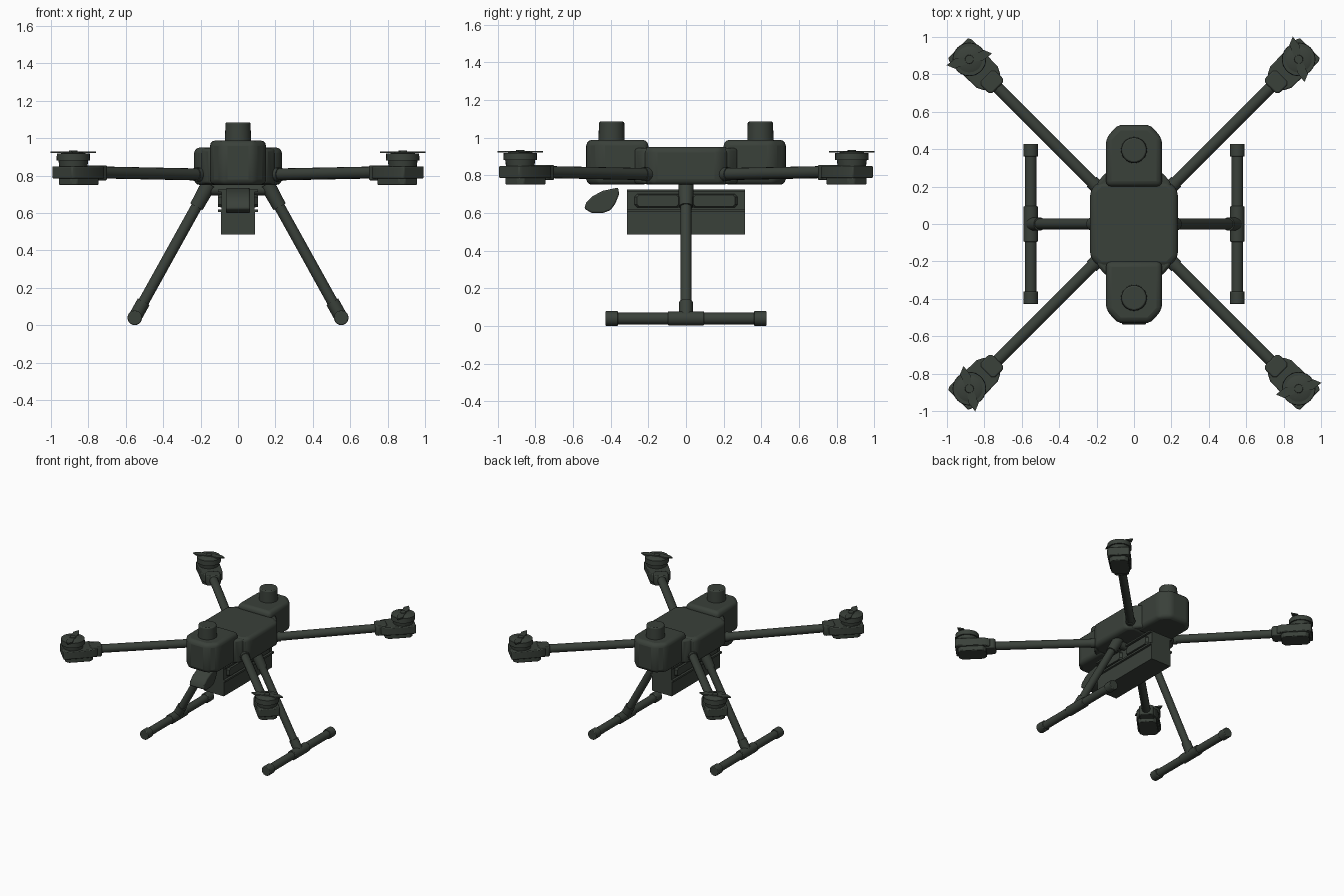
import bpy, bmesh, math
from mathutils import Matrix, Vector

if "Cube" in bpy.data.objects:
    bpy.data.objects.remove(bpy.data.objects["Cube"])

mat = bpy.data.materials.new("dark olive grey")
mat.diffuse_color = (0.042, 0.052, 0.042, 1)
mat.use_nodes = True
mat.node_tree.nodes["Principled BSDF"].inputs["Base Color"].default_value = mat.diffuse_color


def finish(name, bm, bevel=0.0, seg=2, angle=35):
    bmesh.ops.recalc_face_normals(bm, faces=bm.faces)
    me = bpy.data.meshes.new(name)
    bm.to_mesh(me)
    bm.free()
    ob = bpy.data.objects.new(name, me)
    bpy.context.collection.objects.link(ob)
    me.materials.append(mat)
    if bevel:
        m = ob.modifiers.new("bevel", 'BEVEL')
        m.width, m.segments = bevel, seg
        m.limit_method, m.angle_limit = 'ANGLE', math.radians(30)
    bpy.ops.object.select_all(action='DESELECT')
    ob.select_set(True)
    bpy.context.view_layer.objects.active = ob
    bpy.ops.object.shade_smooth_by_angle(angle=math.radians(angle))
    return ob


def prism(name, pts, z0, z1, bevel=0.0, mtx=Matrix(), top=1.0, seg=2):
    """Extrude an outline from z0 to z1; top scales the upper outline."""
    bm = bmesh.new()
    c = sum((Vector(p) for p in pts), Vector((0, 0))) / len(pts)
    lo = [bm.verts.new(mtx @ Vector((x, y, z0))) for x, y in pts]
    hi = [bm.verts.new(mtx @ Vector((c.x + (x - c.x) * top, c.y + (y - c.y) * top, z1)))
          for x, y in pts]
    bm.faces.new(lo)
    bm.faces.new(hi)
    n = len(pts)
    for i in range(n):
        bm.faces.new((lo[i], lo[(i + 1) % n], hi[(i + 1) % n], hi[i]))
    return finish(name, bm, bevel, seg)


def rod(name, a, b, r, r2=None, sides=20, bevel=0.0):
    a, b = Vector(a), Vector(b)
    bm = bmesh.new()
    m = Matrix.Translation((a + b) / 2) @ (b - a).to_track_quat('Z', 'Y').to_matrix().to_4x4()
    bmesh.ops.create_cone(bm, cap_ends=True, segments=sides, radius1=r,
                          radius2=r if r2 is None else r2, depth=(b - a).length, matrix=m)
    return finish(name, bm, bevel)


def rect(x0, x1, y0, y1, c=0.0):
    if not c:
        return [(x0, y0), (x1, y0), (x1, y1), (x0, y1)]
    return [(x0 + c, y0), (x1 - c, y0), (x1, y0 + c), (x1, y1 - c),
            (x1 - c, y1), (x0 + c, y1), (x0, y1 - c), (x0, y0 + c)]


# central hull
prism("hull", rect(-.235, .235, -.23, .23, .05), .75, .95, .03, seg=3)

# front and rear pods with a flared neck and round antenna cap
for s, end in ((-1, "front"), (1, "rear")):
    pod = [(-.15, .20), (.15, .20), (.15, .46), (.085, .53), (-.085, .53), (-.15, .46)]
    prism(end + "_pod", [(x, s * y) for x, y in pod], .75, .988, .03, seg=3)
    neck = [(-.20, .19), (.20, .19), (.195, .225), (.15, .275), (-.15, .275), (-.195, .225)]
    prism(end + "_neck", [(x, s * y) for x, y in neck], .755, .945, .015)
    rod(end + "_antenna_cap", (0, s * .395, .97), (0, s * .395, 1.085), .07, .067, 28, .008)

# arms, motor mounts, motors and blade stubs, in local radial space
for k, tag in enumerate(("rear_right", "rear_left", "front_left", "front_right")):
    M = Matrix.Rotation(math.radians(45 + 90 * k), 4, 'Z')
    rod(tag + "_arm", M @ Vector((.20, 0, .805)), M @ Vector((1.10, 0, .818)), .032, sides=16)
    rod(tag + "_arm_socket", M @ Vector((.24, 0, .805)), M @ Vector((.32, 0, .806)), .037, sides=16)
    prism(tag + "_arm_clamp", rect(1.03, 1.12, -.055, .055, .015), .775, .855, .008, M)
    mount = [(1.07, -.06), (1.11, -.08), (1.31, -.085), (1.33, -.075),
             (1.33, .075), (1.31, .085), (1.11, .08), (1.07, .06)]
    prism(tag + "_motor_mount", mount, .785, .85, .006, M)
    prism(tag + "_mount_base", rect(1.10, 1.31, -.07, .07, .025), .75, .79, .006, M)
    c = (1.245, 0)
    for nm, z0, z1, r0, r1 in (("stator", .845, .885, .075, .08),
                               ("motor_bell", .88, .918, .09, .088),
                               ("motor_top", .916, .926, .075, .05),
                               ("prop_hub", .92, .935, .025, .022)):
        rod(tag + "_" + nm, M @ Vector((*c, z0)), M @ Vector((*c, z1)), r0, r1, 24)
    turn = Matrix.Translation((*c, 0)) @ Matrix.Rotation(math.radians(65), 4, 'Z')
    for h in (0, 180):
        B = M @ turn @ Matrix.Rotation(math.radians(h), 4, 'Z')
        prism(tag + "_blade_stub", [(.0, -.016), (.07, -.03), (.125, -.012), (.09, .02), (.0, .016)],
              .920, .930, 0, B)

# landing gear
rod("gear_crossbar", (-.17, 0, .725), (.17, 0, .725), .03)
for s, side in ((-1, "left"), (1, "right")):
    top, foot = Vector((s * .155, 0, .755)), Vector((s * .552, 0, .04))
    rod(side + "_leg", top, foot, .029)
    rod(side + "_leg_socket", top, top.lerp(foot, .17), .041, .037)
    rod(side + "_leg_foot", top.lerp(foot, .88), foot, .036)
    X, Z = s * .552, .04
    rod(side + "_skid", (X, -.42, Z), (X, .42, Z), .031)
    rod(side + "_skid_joint", (X, -.095, Z), (X, .095, Z), .038, bevel=.004)
    for e, tag in ((-1, "front"), (1, "rear")):
        rod(f"{side}_skid_{tag}_cap", (X, e * .36, Z), (X, e * .428, Z), .039, bevel=.005)

# payload box with angular side panels
prism("payload_box", rect(-.09, .09, -.312, .312), .485, .615)
prism("payload_upper", rect(-.088, .088, -.312, .312), .61, .725)
for z0, z1, nm in ((.605, .62, "lower"), (.712, .725, "upper")):
    prism(f"payload_{nm}_rim", rect(-.107, .107, -.312, .312), z0, z1)
for s, side in ((-1, "left"), (1, "right")):
    for y in (-.15, .15):
        # local z points sideways
        B = Matrix(((0, 0, s, 0), (1, 0, 0, y), (0, 1, 0, .665), (0, 0, 0, 1)))
        prism(side + "_payload_panel", rect(-.13, .13, -.037, .037, .015), .08, .106, 0, B, .85)

# hanging camera with leaf-shaped side profile
cam = [(-.36, .735), (-.355, .70), (-.375, .65), (-.40, .615), (-.44, .60),
       (-.50, .60), (-.54, .622), (-.53, .655), (-.495, .69), (-.44, .718)]
side_on = Matrix(((0, 0, 1, 0), (1, 0, 0, 0), (0, 1, 0, 0), (0, 0, 0, 1)))
prism("camera_pod", cam, -.065, .065, .008, side_on)
